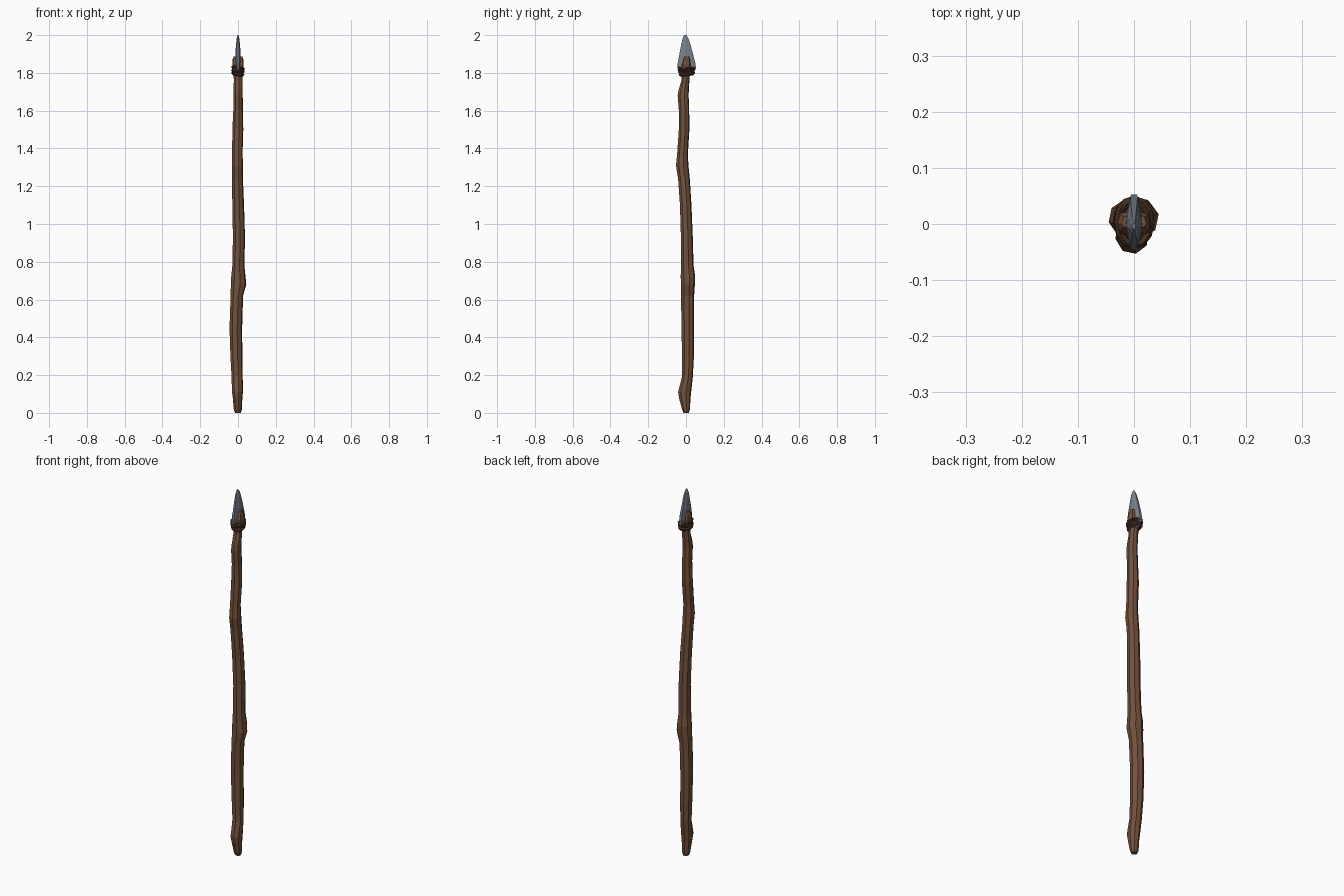
import bpy, bmesh, math
from mathutils import Vector, Matrix

if "Cube" in bpy.data.objects:
    bpy.data.objects.remove(bpy.data.objects["Cube"])


def material(name, rgb):
    m = bpy.data.materials.new(name)
    m.diffuse_color = (*rgb, 1)
    m.use_nodes = True
    m.node_tree.nodes["Principled BSDF"].inputs["Base Color"].default_value = m.diffuse_color
    return m


WOOD = material("brown wood", (0.17, 0.083, 0.044))
STONE = material("blue grey stone", (0.19, 0.22, 0.26))
CORD = material("dark cord", (0.062, 0.027, 0.016))


def loft(name, rings, mat):
    """Skin a stack of equal-sized rings and cap both ends."""
    bm = bmesh.new()
    rows = [[bm.verts.new(p) for p in ring] for ring in rings]
    n = len(rows[0])
    for a, b in zip(rows, rows[1:]):
        for i in range(n):
            j = (i + 1) % n
            bm.faces.new((a[i], a[j], b[j], b[i]))
    bm.faces.new(rows[0][::-1])
    bm.faces.new(rows[-1])
    bmesh.ops.recalc_face_normals(bm, faces=bm.faces)
    return finish(name, bm, mat)


def finish(name, bm, mat):
    me = bpy.data.meshes.new(name)
    bm.to_mesh(me)
    bm.free()
    me.materials.append(mat)
    ob = bpy.data.objects.new(name, me)
    bpy.context.collection.objects.link(ob)
    return ob


def oval(x0, x1, y0, y1, z, n=8, turn=0.2):
    cx, cy, rx, ry = (x0 + x1) / 2, (y0 + y1) / 2, (x1 - x0) / 2, (y1 - y0) / 2
    pts = []
    for i in range(n):
        a = math.tau * i / n + turn
        pts.append((cx + rx * 1.02 * math.cos(a), cy + ry * 1.02 * math.sin(a), z))
    return pts


# Crooked shaft: left, right, front, back extents and height
shaft = [
    (-.015, .015, -.013, .015, 0), (-.022, .020, -.020, .020, .015),
    (-.027, .023, -.036, .024, .075), (-.032, .026, -.042, .027, .11),
    (-.034, .025, -.022, .036, .19), (-.040, .023, -.022, .042, .30),
    (-.045, .022, -.023, .043, .45), (-.039, .027, -.027, .043, .62),
    (-.038, .044, -.027, .047, .68), (-.036, .040, -.028, .049, .72),
    (-.030, .034, -.027, .040, .78), (-.027, .037, -.027, .036, .93),
    (-.030, .032, -.032, .029, 1.10), (-.032, .026, -.042, .020, 1.24),
    (-.033, .027, -.053, .013, 1.31), (-.031, .024, -.047, .010, 1.37),
    (-.030, .028, -.038, .018, 1.50), (-.025, .026, -.038, .017, 1.60),
    (-.025, .025, -.044, .014, 1.68), (-.024, .024, -.039, .015, 1.71),
    (-.022, .024, -.024, .018, 1.76), (-.025, .025, -.024, .022, 1.815),
]
loft("shaft", [oval(*s) for s in shaft], WOOD)

# Split shaft end gripping the blade on both sides
for side, name in ((-1, "left_prong"), (1, "right_prong")):
    rings = []
    for z, inner, outer, y0, y1 in ((1.80, .004, .026, -.023, .024),
                                    (1.845, .009, .030, -.021, .024),
                                    (1.87, .010, .029, -.015, .022),
                                    (1.888, .011, .022, -.006, .016)):
        rings.append([(side * inner, y0, z), (side * outer * .85, y0 * .8, z),
                      (side * outer, 0, z), (side * outer * .85, y1 * .8, z),
                      (side * inner, y1, z)])
    loft(name, rings, WOOD)

# Chipped stone blade: front edge, ridge, back edge, half thickness, height
blade = [
    (-.030, -.005, .034, .008, 1.785), (-.045, -.004, .053, .013, 1.825),
    (-.044, -.006, .050, .015, 1.85), (-.034, -.004, .036, .014, 1.905),
    (-.024, -.008, .022, .010, 1.955), (-.018, -.009, .013, .007, 1.982),
    (-.009, -.005, .001, .003, 2.0),
]
rings = []
for y0, r, y1, t, z in blade:
    b = r + (y1 - r) * .45
    e = t * .4
    rings.append([(-e, y0, z), (e, y0, z), (t, r, z), (t * .9, b, z),
                  (e, y1, z), (-e, y1, z), (-t * .9, b, z), (-t, r, z)])
loft("stone_blade", rings, STONE)


# Cord loops wound around the joint
def cord_loop(name, z, rx, ry, thick, tilt_x, tilt_y, n=12, m=5):
    bm = bmesh.new()
    rot = Matrix.Rotation(tilt_x, 3, 'X') @ Matrix.Rotation(tilt_y, 3, 'Y')
    rows = []
    for i in range(n):
        a = math.tau * i / n
        row = []
        for k in range(m):
            b = math.tau * k / m
            d = thick * math.cos(b)
            p = rot @ Vector(((rx + d) * math.cos(a), (ry + d) * math.sin(a),
                              thick * math.sin(b)))
            row.append(bm.verts.new(p + Vector((0, .003, z))))
        rows.append(row)
    for i in range(n):
        for k in range(m):
            a, b, l = rows[i], rows[(i + 1) % n], (k + 1) % m
            bm.faces.new((a[k], b[k], b[l], a[l]))
    bmesh.ops.recalc_face_normals(bm, faces=bm.faces)
    return finish(name, bm, CORD)


loops = [(1.793, .026, .034, .008, .08, .10), (1.805, .028, .038, .008, -.10, -.12),
         (1.817, .029, .040, .008, .12, -.15), (1.826, .029, .041, .007, -.06, .20),
         (1.816, .030, .041, .006, .30, .35)]
for i, args in enumerate(loops):
    cord_loop(f"cord_loop_{i + 1}", *args)
